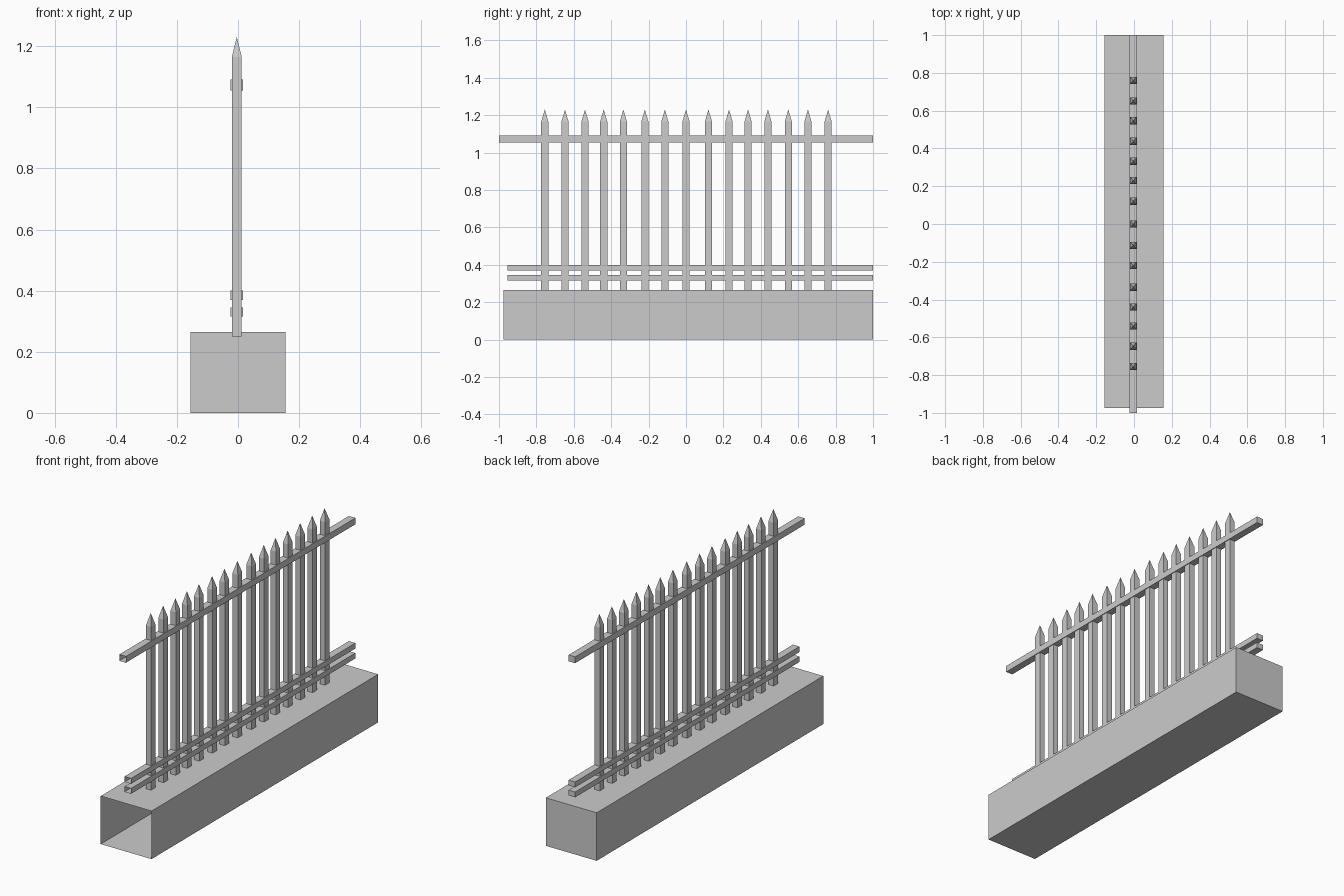
import bpy
import bmesh

cube = bpy.data.objects.get("Cube")
if cube:
    bpy.data.objects.remove(cube, do_unlink=True)

# Single flat grey
grey = bpy.data.materials.new("plain_grey")
grey.use_nodes = True
colour = (0.6, 0.6, 0.6, 1)
grey.diffuse_color = colour
grey.node_tree.nodes["Principled BSDF"].inputs["Base Color"].default_value = colour


def finish(name, bm):
    mesh = bpy.data.meshes.new(name)
    bm.to_mesh(mesh)
    bm.free()
    mesh.materials.append(grey)
    obj = bpy.data.objects.new(name, mesh)
    bpy.context.collection.objects.link(obj)
    return obj


def box(x, y, z):
    """Box from (min, max) ranges."""
    bm = bmesh.new()
    bmesh.ops.create_cube(bm, size=1)
    for v in bm.verts:
        v.co = [r[0] if c < 0 else r[1] for c, r in zip(v.co, (x, y, z))]
    bm.normal_update()
    return bm


def open_beam(name, x, y, z):
    """Beam that is hollow and open at its front end."""
    bm = box(x, y, z)
    front = [f for f in bm.faces if f.normal.y < -0.9]
    bmesh.ops.delete(bm, geom=front, context='FACES_ONLY')
    return finish(name, bm)


def picket(name, y):
    """Square post whose top face is drawn up to a point."""
    half = 0.019
    bm = box((-0.02, 0.012), (y - half, y + half), (0.25, 1.165))
    top = [f for f in bm.faces if f.normal.z > 0.9]
    tip = bmesh.ops.poke(bm, faces=top)["verts"][0]
    tip.co.z = 1.23
    return finish(name, bm)


# Plinth
open_beam("plinth", (-0.155, 0.155), (-0.975, 1), (0, 0.265))

# Rails
rail_x = (-0.024, 0.016)
open_beam("top_rail", rail_x, (-1, 1), (1.055, 1.09))
open_beam("middle_rail", rail_x, (-0.955, 1), (0.37, 0.4))
open_beam("bottom_rail", rail_x, (-0.955, 1), (0.315, 0.345))

# Pickets, slightly unevenly spaced
spots = [-0.755, -0.647, -0.54, -0.44, -0.335, -0.22, -0.113, 0,
         0.12, 0.23, 0.332, 0.438, 0.547, 0.652, 0.76]
for i, y in enumerate(spots):
    picket(f"picket_{i + 1}", y)
